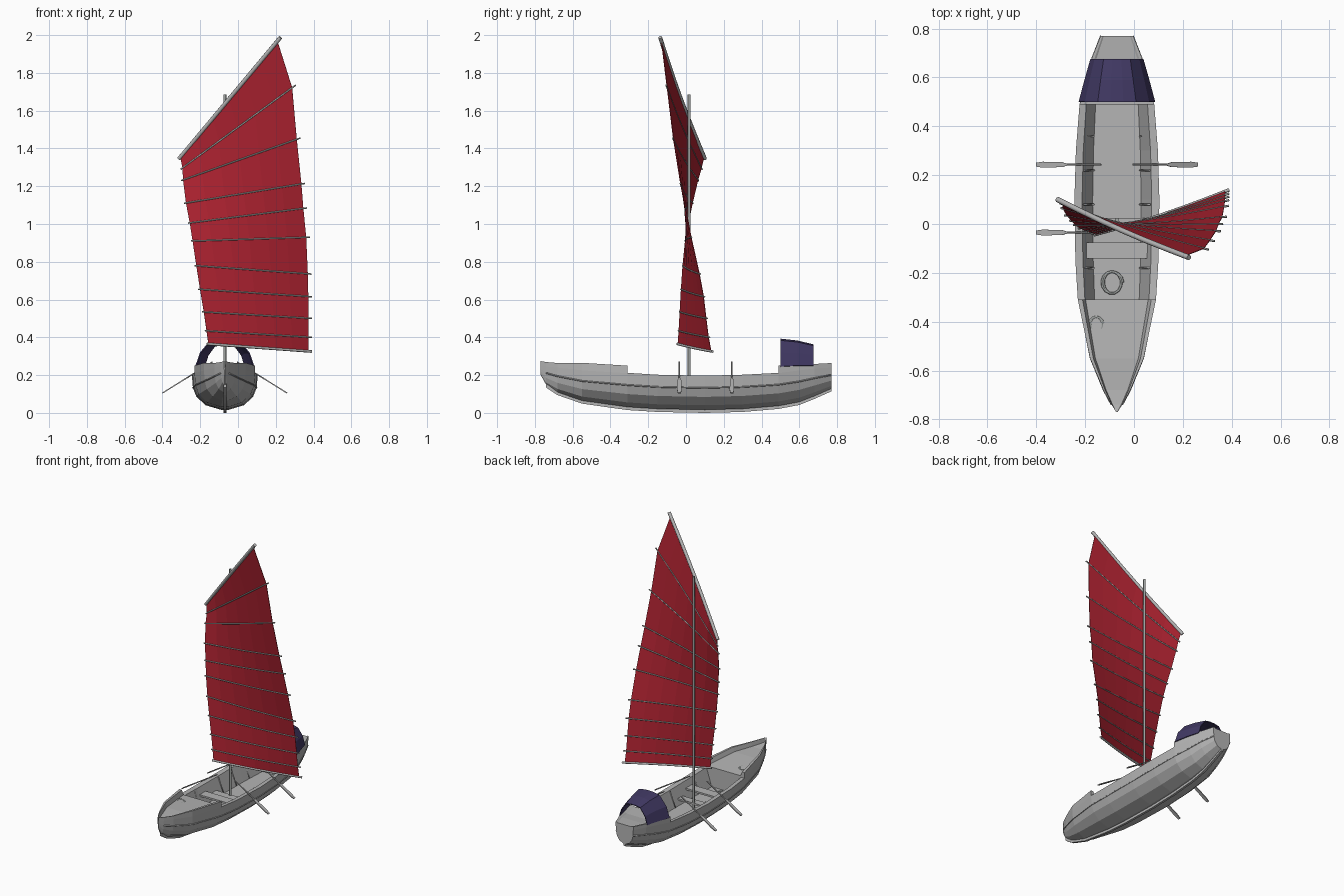
import bpy, bmesh, math
from mathutils import Vector

if "Cube" in bpy.data.objects:
    bpy.data.objects.remove(bpy.data.objects["Cube"], do_unlink=True)

CENTRE = -0.07  # x of the boat's centreline


def material(name, rgb):
    mat = bpy.data.materials.new(name)
    mat.use_nodes = True
    colour = (*rgb, 1)
    mat.diffuse_color = colour
    mat.node_tree.nodes["Principled BSDF"].inputs["Base Color"].default_value = colour
    return mat


GREY = material("weathered grey", (0.46, 0.46, 0.46))
SPAR = material("spar grey", (0.36, 0.38, 0.37))
RED = material("sail red", (0.42, 0.016, 0.03))
BLUE = material("canopy blue", (0.052, 0.04, 0.125))


def mesh_object(name, verts, faces, mat, thickness=0):
    mesh = bpy.data.meshes.new(name)
    mesh.from_pydata(verts, [], faces)
    bm = bmesh.new()
    bm.from_mesh(mesh)
    bmesh.ops.remove_doubles(bm, verts=bm.verts, dist=0.0002)
    bmesh.ops.recalc_face_normals(bm, faces=bm.faces)
    bm.to_mesh(mesh)
    bm.free()
    mesh.materials.append(mat)
    obj = bpy.data.objects.new(name, mesh)
    bpy.context.collection.objects.link(obj)
    if thickness:
        solid = obj.modifiers.new("thickness", "SOLIDIFY")
        solid.thickness = thickness
        solid.offset = 0
    return obj


def loft(name, rings, mat, closed=True, caps=True, thickness=0):
    n = len(rings[0])
    verts = [p for ring in rings for p in ring]
    faces = []
    for r in range(len(rings) - 1):
        for i in range(n if closed else n - 1):
            j = (i + 1) % n
            faces.append((r * n + i, r * n + j, (r + 1) * n + j, (r + 1) * n + i))
    if caps:
        faces += [tuple(range(n)), tuple(range(len(verts) - n, len(verts)))]
    return mesh_object(name, verts, faces, mat, thickness)


def tube(name, points, radius, mat, sides=8):
    # round bar that follows a path
    pts = [Vector(p) for p in points]
    rings = []
    for i, p in enumerate(pts):
        along = (pts[min(i + 1, len(pts) - 1)] - pts[max(i - 1, 0)]).normalized()
        ref = Vector((0, 1, 0)) if abs(along.z) > 0.9 else Vector((0, 0, 1))
        u = along.cross(ref).normalized()
        v = along.cross(u)
        rings.append([p + radius * (u * math.cos(a) + v * math.sin(a))
                      for a in (math.tau * k / sides for k in range(sides))])
    obj = loft(name, rings, mat)
    for poly in obj.data.polygons:
        poly.use_smooth = len(poly.vertices) == 4
    return obj


def box(name, centre, size, mat):
    x, y, z = centre
    a, b, c = (s / 2 for s in size)
    rings = [[(x - a, q, z - c), (x + a, q, z - c), (x + a, q, z + c), (x - a, q, z + c)]
             for q in (y - b, y + b)]
    return loft(name, rings, mat)


# Hull stations: y, half width, keel height, side height
STATIONS = [
    (-0.77, 0.003, 0.2, 0.25), (-0.74, 0.022, 0.145, 0.245), (-0.68, 0.055, 0.105, 0.24),
    (-0.55, 0.11, 0.06, 0.225), (-0.31, 0.16, 0.026, 0.21), (-0.15, 0.17, 0.016, 0.2),
    (0.1, 0.174, 0.011, 0.195), (0.3, 0.168, 0.016, 0.2), (0.49, 0.153, 0.032, 0.21),
    (0.6, 0.125, 0.053, 0.225), (0.68, 0.103, 0.085, 0.235), (0.77, 0.067, 0.125, 0.24)]
FORE, AFT = -0.31, 0.49
PLANKS = [(1, 1), (0.97, 0.66), (0.86, 0.4), (0.58, 0.16), (0.12, 0.03)]


def hull_ring(y, half, keel, side, decked):
    top = side + (0.04 if y < 0.6 and y > -0.6 else 0.024) if decked else side + 0.002
    right = [(half, top)] + [(half * w, keel + (side - keel) * h) for w, h in PLANKS]
    if decked:
        right = [(half * 0.8, top - 0.03), (half * 0.88, top)] + right
        if y > 0:
            right[0] = (half * 0.8, top - 0.004)
    else:
        right = [(half * 0.57, 0.085), (half * 0.82, top - 0.004)] + right
    ring = right + [(-w, z) for w, z in reversed(right)]
    return [(CENTRE + w, y, z) for w, z in ring]


rings = []
for station in STATIONS:
    y = station[0]
    if y in (FORE, AFT):
        rings += [hull_ring(*station, y == FORE), hull_ring(*station, y == AFT)]
    else:
        rings.append(hull_ring(*station, not FORE < y < AFT))
loft("hull", rings, GREY)

# Keel strip under the planking
loft("keel", [[(CENTRE + s * 0.008, y, keel + d)
               for s, d in ((-1, 0.02), (1, 0.02), (1, -0.011), (-1, -0.011))]
              for y, half, keel, side in STATIONS[1:]], GREY)

# Rubbing strakes along both sides
for side_name, sign in (("left", 1), ("right", -1)):
    tube(side_name + "_strake",
         [(CENTRE + sign * half * 0.97, y, keel + (side - keel) * 0.66)
          for y, half, keel, side in STATIONS[1:]], 0.004, GREY, 4)

# Thwarts and frames in the open middle
box("bench", (CENTRE, -0.108, 0.15), (0.27, 0.065, 0.012), GREY)
box("mast_thwart", (CENTRE, 0.0, 0.12), (0.24, 0.05, 0.012), GREY)
for y in (-0.18, 0.08, 0.22, 0.36):
    for sign in (1, -1):
        tube("frame", [(CENTRE + sign * 0.094, y, 0.087),
                       (CENTRE + sign * 0.136, y, 0.19)], 0.004, GREY, 4)

# Canopy: open faceted arch that narrows aft
ARCH = [(1, 0), (0.84, 0.5), (0.5, 0.94), (0.17, 1)]
ARCH += [(-w, h) for w, h in reversed(ARCH)]
loft("canopy", [[(CENTRE + half * w, y, base + rise * h) for w, h in ARCH]
                for y, half, base, rise in ((0.5, 0.154, 0.245, 0.145),
                                            (0.59, 0.13, 0.25, 0.13),
                                            (0.675, 0.106, 0.25, 0.11))],
     BLUE, closed=False, caps=False, thickness=0.006)

# Mast
tube("mast", [(CENTRE, 0.017, 0.08), (CENTRE, 0.017, 1.0), (CENTRE, 0.017, 1.685)], 0.008, SPAR)

# Sail rows from boom to yard: luff x, y, z and leech x, y, z
ROWS = [
    (-0.165, -0.045, 0.365, 0.39, 0.14, 0.325), (-0.175, -0.04, 0.435, 0.39, 0.125, 0.4),
    (-0.19, -0.034, 0.535, 0.39, 0.112, 0.5), (-0.21, -0.027, 0.655, 0.39, 0.098, 0.615),
    (-0.23, -0.018, 0.78, 0.388, 0.075, 0.735), (-0.25, -0.004, 0.91, 0.38, 0.03, 0.93),
    (-0.265, 0.014, 1.005, 0.365, 0, 1.085), (-0.285, 0.036, 1.11, 0.355, -0.03, 1.215),
    (-0.3, 0.066, 1.23, 0.33, -0.07, 1.455), (-0.303, 0.085, 1.29, 0.305, -0.105, 1.735),
    (-0.313, 0.1, 1.345, 0.225, -0.137, 1.988)]
COLUMNS = 6


def sail_row(row, start, end, forward=0):
    a, b = Vector(row[:3]), Vector(row[3:])
    pts = []
    for k in range(COLUMNS + 1):
        t = start + (end - start) * k / COLUMNS
        belly = 0.01 * math.sin(math.pi * t)
        pts.append(a.lerp(b, t) - Vector((0, belly + forward, 0)))
    return pts


loft("sail", [sail_row(row, 0.015, 0.97) for row in ROWS], RED,
     closed=False, caps=False, thickness=0.003)
for row in ROWS[1:-1]:
    tube("batten", sail_row(row, 0, 1), 0.0045, SPAR, 6)
tube("boom", sail_row(ROWS[0], 0, 1), 0.007, GREY)
tube("yard", sail_row(ROWS[-1], 0, 1), 0.011, GREY)

# Oars: a shaft over each gunwale with a flat blade outboard
for y in (0.243, -0.035):
    for side_name, sign in (("left", 1), ("right", -1)):
        handle = Vector((CENTRE + sign * 0.065, y, 0.27))
        tip = Vector((CENTRE + sign * 0.33, y, 0.105))
        tube(side_name + "_oar_shaft", [handle, handle.lerp(tip, 0.6)], 0.004, GREY, 6)
        normal = (tip - handle).cross(Vector((0, 1, 0))).normalized() * 0.003
        blade = []
        for t, w in ((0.52, 0.003), (0.6, 0.01), (0.9, 0.012), (1, 0.008)):
            p, wide = handle.lerp(tip, t), Vector((0, w, 0))
            blade.append([p + wide + normal, p - wide + normal,
                          p - wide - normal, p + wide - normal])
        loft(side_name + "_oar_blade", blade, GREY)

# Coiled ropes lying on the floor and the foredeck
for name, x, y, z, r in (("floor_rope", -0.09, -0.24, 0.09, 0.045),
                         ("deck_rope", -0.155, -0.41, 0.223, 0.03)):
    tube(name, [(x + r * math.cos(k * 0.5) * (1 - k * 0.012),
                 y + r * math.sin(k * 0.5), z) for k in range(22)], 0.005, SPAR, 6)
